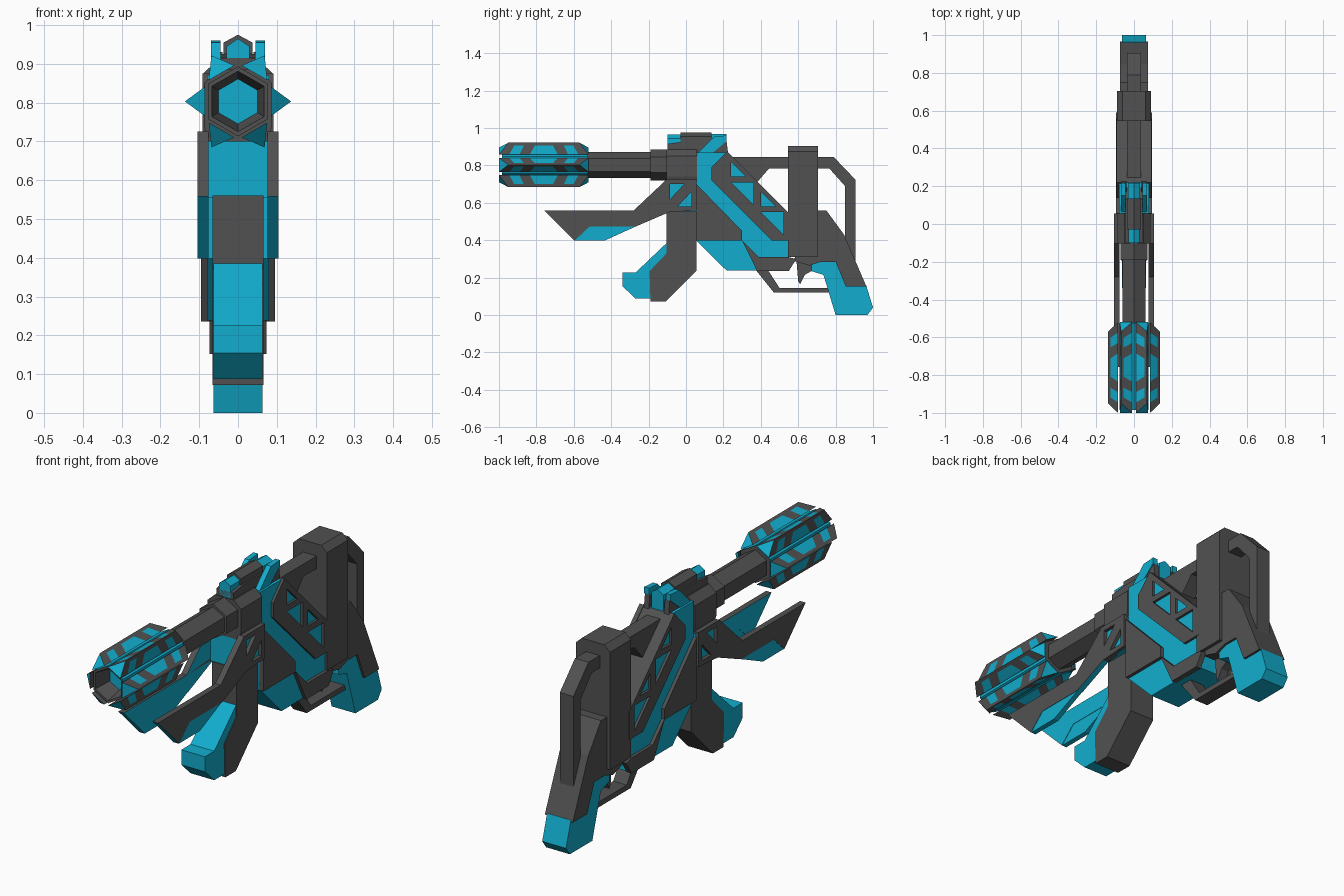
import bpy, bmesh, math
from mathutils import Vector

cube = bpy.data.objects.get("Cube")
if cube:
    bpy.data.objects.remove(cube, do_unlink=True)


def material(name, rgb):
    m = bpy.data.materials.new(name)
    m.use_nodes = True
    m.diffuse_color = (*rgb, 1)
    bsdf = next(n for n in m.node_tree.nodes if n.type == 'BSDF_PRINCIPLED')
    bsdf.inputs["Base Color"].default_value = (*rgb, 1)
    return m


MATS = [material("dark grey", (0.083, 0.083, 0.083)),
        material("bright cyan", (0.006, 0.42, 0.62))]
GREY, CYAN = 0, 1


def finish(name, bm, mat=None, rule=None, mirror=False):
    """Turn a bmesh into an object, colour its faces, optionally mirror it in x."""
    bmesh.ops.remove_doubles(bm, verts=bm.verts, dist=1e-5)
    bmesh.ops.recalc_face_normals(bm, faces=bm.faces)
    bm.normal_update()
    for f in bm.faces:
        f.smooth = False
        if mat is not None:
            f.material_index = mat
        if rule:
            f.material_index = rule(f.normal, f.calc_center_median())
    mesh = bpy.data.meshes.new(name)
    bm.to_mesh(mesh)
    bm.free()
    for m in MATS:
        mesh.materials.append(m)
    ob = bpy.data.objects.new(name, mesh)
    bpy.context.collection.objects.link(ob)
    if mirror:
        ob.modifiers.new("Mirror", 'MIRROR')
    return ob


def prism(name, loops, lo, hi, mat=GREY, axis='x', rule=None, mirror=False):
    """Extrude an outline (further loops are holes) from lo to hi along an axis.
    Outline points are (y, z) for axis x and (x, z) for axis y."""
    cu = bpy.data.curves.new(name + "_outline", 'CURVE')
    cu.dimensions, cu.fill_mode, cu.extrude = '2D', 'BOTH', (hi - lo) / 2
    for loop in loops:
        sp = cu.splines.new('POLY')
        sp.points.add(len(loop) - 1)
        for p, (u, v) in zip(sp.points, loop):
            p.co = (u, v, 0, 1)
        sp.use_cyclic_u = True
    tmp = bpy.data.objects.new(name + "_outline", cu)
    bpy.context.collection.objects.link(tmp)
    dg = bpy.context.evaluated_depsgraph_get()
    mesh = bpy.data.meshes.new_from_object(tmp.evaluated_get(dg))
    bm = bmesh.new()
    bm.from_mesh(mesh)
    bpy.data.objects.remove(tmp)
    bpy.data.curves.remove(cu)
    bpy.data.meshes.remove(mesh)
    mid = (lo + hi) / 2
    for v in bm.verts:
        a, b, w = v.co
        v.co = (w + mid, a, b) if axis == 'x' else (a, w + mid, b)
    return finish(name, bm, mat, rule, mirror)


def hexagon(r, z=0.803):
    return [(r * math.sin(i * math.pi / 3), z + r * math.cos(i * math.pi / 3)) for i in range(6)]


# Barrel and receiver
prism("barrel", [hexagon(0.07)], -0.56, -0.15, axis='y')
prism("barrel_collar", [hexagon(0.083)], -0.19, -0.08, axis='y')
prism("receiver", [[(-.075, .70), (.075, .70), (.088, .74), (.088, .85), (.05, .885),
                    (-.05, .885), (-.088, .85), (-.088, .74)]], -0.104, 0.058, axis='y')

# Muzzle core: hexagonal shell with a tapered bore
bm = bmesh.new()
rings = [(0.0, -.525), (.09, -.525), (.09, -.985), (.078, -.985), (.058, -.90), (0.0, -.90)]
colours = [GREY, CYAN, GREY, GREY, CYAN]
loops = [[bm.verts.new((x, y, z)) for x, z in hexagon(r)] for r, y in rings]
for a, b, c in zip(loops, loops[1:], colours):
    for i in range(6):
        j = (i + 1) % 6
        bm.faces.new((a[i], a[j], b[j], b[i])).material_index = c
bmesh.ops.dissolve_degenerate(bm, dist=1e-5, edges=bm.edges)
finish("muzzle_core", bm)

# Six striped triangular fins around the muzzle, with slanted ends
BASE_Y = [-1, -.945, -.89, -.835, -.685, -.63, -.575, -.52]
TIP_Y = [-.95, -.91, -.86, -.80, -.72, -.66, -.61, -.57]


def fin(name, angle):
    bm = bmesh.new()
    rad = Vector((math.cos(angle), 0, math.sin(angle)))
    tan = Vector((-math.sin(angle), 0, math.cos(angle)))

    def point(side, t, k):
        p = rad * (.085 + .052 * t) + tan * side * .038 * (1 - t)
        return bm.verts.new((p.x, BASE_Y[k] * (1 - t) + TIP_Y[k] * t, p.z + .803))

    for side in (-1, 1):
        for t0, t1 in ((0, .76), (.76, 1)):
            for k in range(7):
                f = bm.faces.new((point(side, t0, k), point(side, t0, k + 1),
                                  point(side, t1, k + 1), point(side, t1, k)))
                f.material_index = CYAN if k % 2 and t0 == 0 else GREY
    for k in range(7):
        bm.faces.new((point(-1, 0, k), point(1, 0, k), point(1, 0, k + 1), point(-1, 0, k + 1)))
    ends = [bm.faces.new([point(-1, 0, k), point(-1, .76, k), point(0, 1, k),
                          point(1, .76, k), point(1, 0, k)]) for k in (0, 7)]
    bmesh.ops.inset_individual(bm, faces=ends, thickness=.008, depth=0)
    for f in ends:
        f.material_index = CYAN
    finish(name, bm)


for i in range(6):
    fin(f"muzzle_fin_{i + 1}", i * math.pi / 3)

# Body: cyan core with grey side plates
prism("body_core", [[(.056, .87), (.22, .87), (.55, .545), (.55, .24), (.217, .238), (.056, .398)]],
      -.08, .08, rule=lambda n, c: GREY if n.y > .3 and n.z > .3 else CYAN)
prism("lower_side_plate", [[(.056, .70), (.30, .45), (.30, .40), (.39, .31), (.545, .31), (.59, .30),
                            (.55, .236), (.38, .236), (.30, .398), (.056, .398)]],
      .07, .096, mirror=True)
windows = []
for s in (0, .16):
    windows += [[(.24 + s, .82 - s), (.24 + s, .74 - s), (.32 + s, .74 - s)],
                [(.24 + s, .71 - s), (.36 + s, .71 - s), (.36 + s, .59 - s)]]
prism("window_plate", [[(.137, .79), (.22, .875), (.56, .535), (.56, .40), (.457, .40), (.137, .72)]]
      + windows, .07, .092, mirror=True)

# Forward blades with cyan inner and lower faces
prism("blade", [[(-.757, .559), (-.28, .559), (-.104, .725), (.056, .725), (.056, .56), (-.09, .55),
                 (-.27, .473), (-.516, .473), (-.596, .398)],
                [(-.085, .70), (-.01, .70), (-.085, .62)],
                [(.03, .66), (.03, .58), (-.045, .58)]], .076, .105, mirror=True,
      rule=lambda n, c: CYAN if c.y < -.09 and (n.z < -.1 or n.x < -.5) else GREY)
prism("blade_edge", [[(-.596, .398), (-.436, .398), (-.27, .473), (-.516, .473)]],
      .078, .103, CYAN, mirror=True)
prism("blade_mount", [[(-.10, .555), (-.10, .715), (.058, .715), (.058, .555)]], -.088, .088, CYAN)

# Front grip
prism("front_grip", [[(-.104, .56), (.056, .56), (.056, .238), (-.11, .072), (-.19, .072),
                      (-.195, .235), (-.104, .33)]], -.066, .066)
prism("front_grip_guard", [[(-.104, .385), (-.27, .227), (-.34, .227), (-.34, .155), (-.27, .088),
                            (-.185, .088), (-.19, .235), (-.10, .33)]], -.063, .063, CYAN)

# Sight on top
def sight(name, y0, y1, w, top, mat):
    prism(name, [[(-w, .87), (w, .87), (w, top - .02), (0, top), (-w, top - .02)]], y0, y1, mat, 'y')


prism("sight_base", [[(-.03, .87), (-.10, .87), (-.10, .915), (-.03, .925), (.13, .925), (.19, .87)]],
      -.045, .045)
sight("sight_front", -.10, -.02, .03, .965, CYAN)
sight("sight_middle", -.03, .135, .037, .975, GREY)
sight("sight_rear", .13, .217, .032, .967, CYAN)
prism("sight_wing", [[(.06, .865), (.14, .865), (.217, .93), (.217, .96), (.15, .955)]],
      .045, .07, CYAN, mirror=True)
prism("sight_wing_back", [[(.14, .865), (.225, .865), (.217, .93)]], .04, .066, mirror=True)

# Stock loop, post, rear grip and trigger
prism("stock_loop", [[(.24, .845), (.79, .845), (.905, .725), (.905, .27), (.85, .27), (.85, .69),
                      (.765, .785), (.445, .785), (.38, .71), (.30, .72)]], -.036, .036)
prism("stock_post", [[(-.09, .31), (.09, .31), (.09, .875), (.06, .903), (-.06, .903), (-.09, .875)]],
      .545, .705, axis='y')
prism("rear_grip", [[(.70, .56), (.75, .56), (.845, .43), (.965, .152), (.855, .152), (.80, .285),
                     (.72, .285), (.66, .265), (.575, .29)]], -.074, .074)
prism("rear_grip_inner", [[(.67, .30), (.81, .30), (.87, .16), (.963, .16), (1.0, .04), (.97, .0),
                           (.80, .0), (.735, .215), (.67, .235)]], -.063, .063, CYAN)
prism("trigger", [[(.59, .30), (.69, .29), (.67, .235), (.635, .215), (.61, .165), (.60, .18)]],
      -.02, .02)
prism("trigger_guard", [[(.37, .245), (.47, .12), (.775, .12), (.765, .145), (.50, .145), (.435, .245)]],
      -.036, .036)
